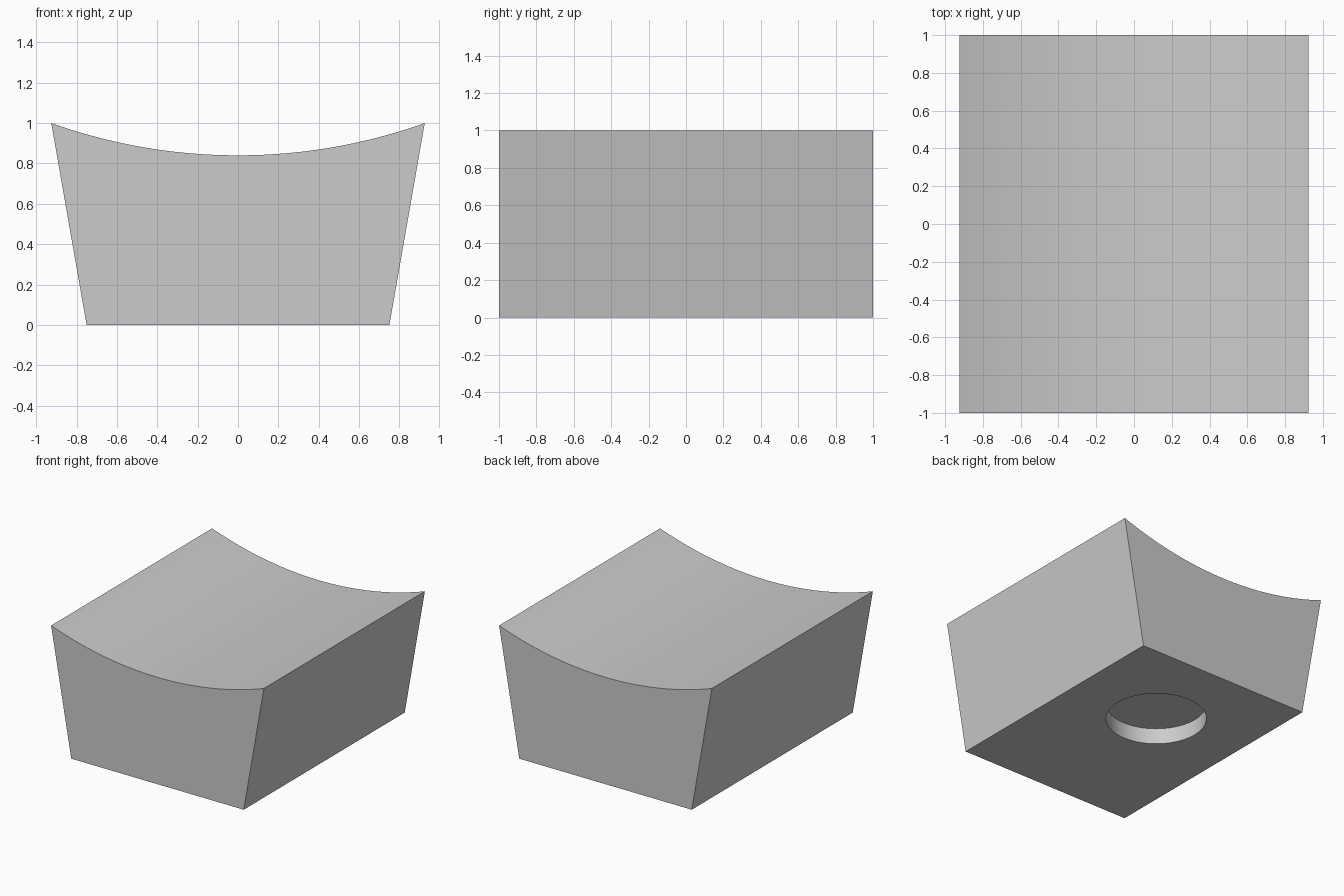
import bpy, bmesh, math

cube = bpy.data.objects.get("Cube")
if cube:
    bpy.data.objects.remove(cube, do_unlink=True)

BASE_HALF, TOP_HALF, HALF_LENGTH = 0.75, 0.925, 1.0
HEIGHT, SAG = 1.0, 0.16
HOLE_RADIUS, HOLE_DEPTH, HOLE_Y = 0.363, 0.125, 0.25
ARC_STEPS = 48

grey = bpy.data.materials.new("plain grey")
grey.use_nodes = True
colour = (0.6, 0.6, 0.6, 1)
grey.diffuse_color = colour
grey.node_tree.nodes["Principled BSDF"].inputs["Base Color"].default_value = colour

# Tapered end profile with a concave circular top
radius = (TOP_HALF ** 2 + SAG ** 2) / (2 * SAG)
sweep = math.asin(TOP_HALF / radius)
profile = [(-BASE_HALF, 0), (BASE_HALF, 0)]
for i in range(ARC_STEPS + 1):
    a = sweep * (1 - 2 * i / ARC_STEPS)
    profile.append((radius * math.sin(a), HEIGHT - SAG + radius * (1 - math.cos(a))))

# Block body: profile extruded front to back
bm = bmesh.new()
end = bm.faces.new([bm.verts.new((x, -HALF_LENGTH, z)) for x, z in profile])
extruded = bmesh.ops.extrude_face_region(bm, geom=[end])["geom"]
bmesh.ops.translate(bm, vec=(0, 2 * HALF_LENGTH, 0),
                    verts=[g for g in extruded if isinstance(g, bmesh.types.BMVert)])
bmesh.ops.recalc_face_normals(bm, faces=bm.faces)
mesh = bpy.data.meshes.new("saddle_block")
bm.to_mesh(mesh)
bm.free()
mesh.materials.append(grey)
block = bpy.data.objects.new("saddle_block", mesh)
bpy.context.collection.objects.link(block)

# Shallow round recess in the underside
bpy.ops.mesh.primitive_cylinder_add(vertices=64, radius=HOLE_RADIUS, depth=2 * HOLE_DEPTH,
                                    location=(0, HOLE_Y, 0))
cutter = bpy.context.object
cutter.name = "recess_cutter"
cutter.hide_render = True
cutter.data.materials.append(grey)
cut = block.modifiers.new("recess", "BOOLEAN")
cut.operation = "DIFFERENCE"
cut.solver = "EXACT"
cut.object = cutter

bpy.ops.object.select_all(action="DESELECT")
block.select_set(True)
bpy.context.view_layer.objects.active = block
bpy.ops.object.modifier_apply(modifier=cut.name)
bpy.data.objects.remove(cutter, do_unlink=True)
bpy.ops.object.shade_smooth_by_angle(angle=math.radians(30))
